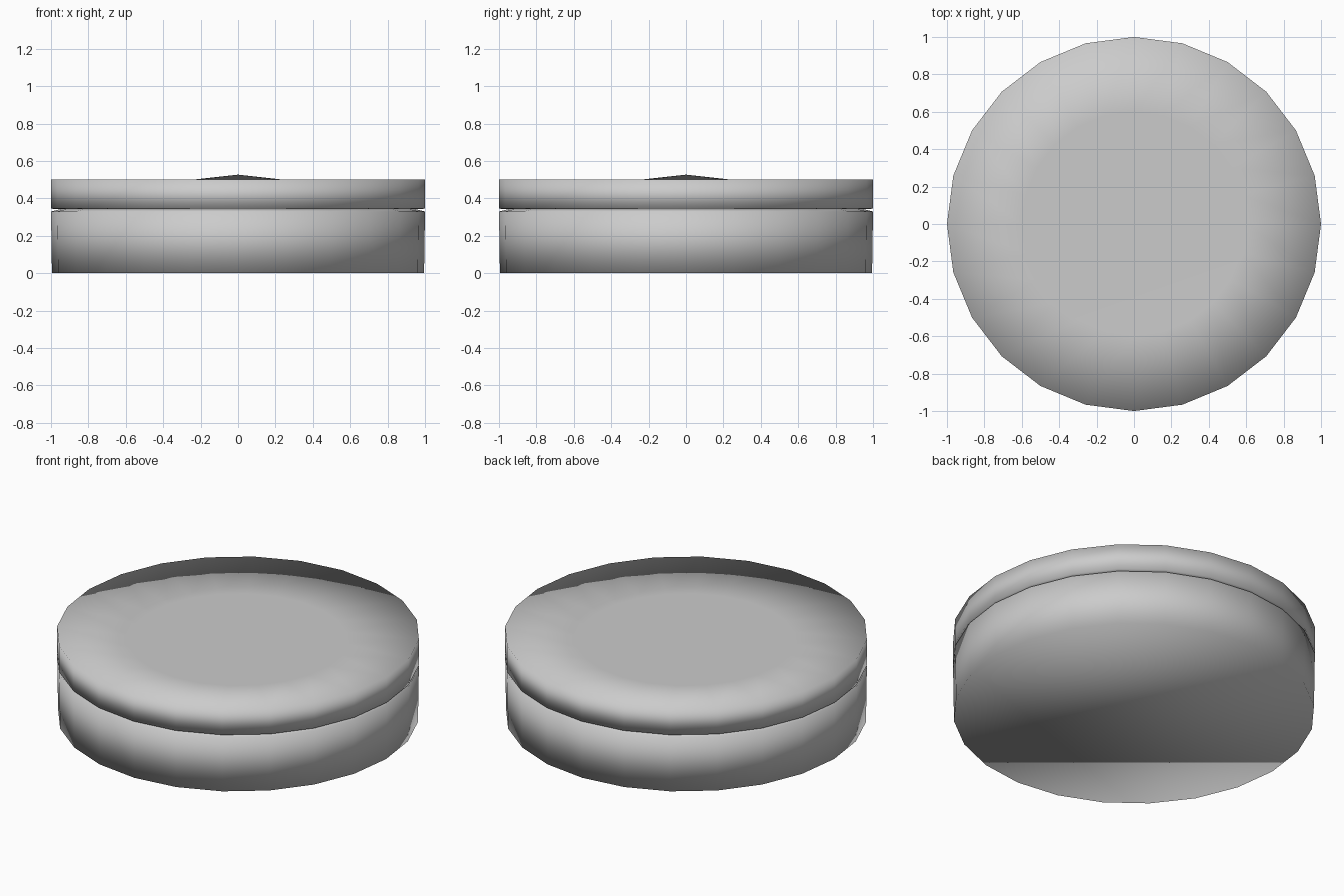
import bpy, bmesh, math

if "Cube" in bpy.data.objects:
    bpy.data.objects.remove(bpy.data.objects["Cube"])

SIDES = 24


def lathe(name, profile):
    """Spin an (r, z) profile, listed from bottom to top, into a smooth solid."""
    bm = bmesh.new()
    rings = []
    for r, z in profile:
        if r == 0:
            rings.append([bm.verts.new((0, 0, z))])
        else:
            rings.append([bm.verts.new((r * math.cos(2 * math.pi * i / SIDES),
                                        r * math.sin(2 * math.pi * i / SIDES), z))
                          for i in range(SIDES)])
    for a, b in zip(rings, rings[1:]):
        for i in range(SIDES):
            j = (i + 1) % SIDES
            if len(a) == 1:
                bm.faces.new((a[0], b[j], b[i]))
            elif len(b) == 1:
                bm.faces.new((a[i], a[j], b[0]))
            else:
                bm.faces.new((a[i], a[j], b[j], b[i]))
    # close a ring at the first or last position with a single flat cap
    if len(rings[0]) > 1:
        bm.faces.new(rings[0][::-1])
    if len(rings[-1]) > 1:
        bm.faces.new(rings[-1])
    bmesh.ops.recalc_face_normals(bm, faces=bm.faces)
    for f in bm.faces:
        f.smooth = True
    mesh = bpy.data.meshes.new(name)
    bm.to_mesh(mesh)
    bm.free()
    obj = bpy.data.objects.new(name, mesh)
    bpy.context.collection.objects.link(obj)
    return obj


# lower drum, its top edge sloping in to the narrow seam
lathe("base", [(0.995, 0), (1, 0.33), (0.95, 0.342)])

# upper disc, slightly dished with a low raised centre
lathe("lid", [(0.95, 0.342), (1, 0.345), (1, 0.5), (0.6, 0.46), (0, 0.527)])
